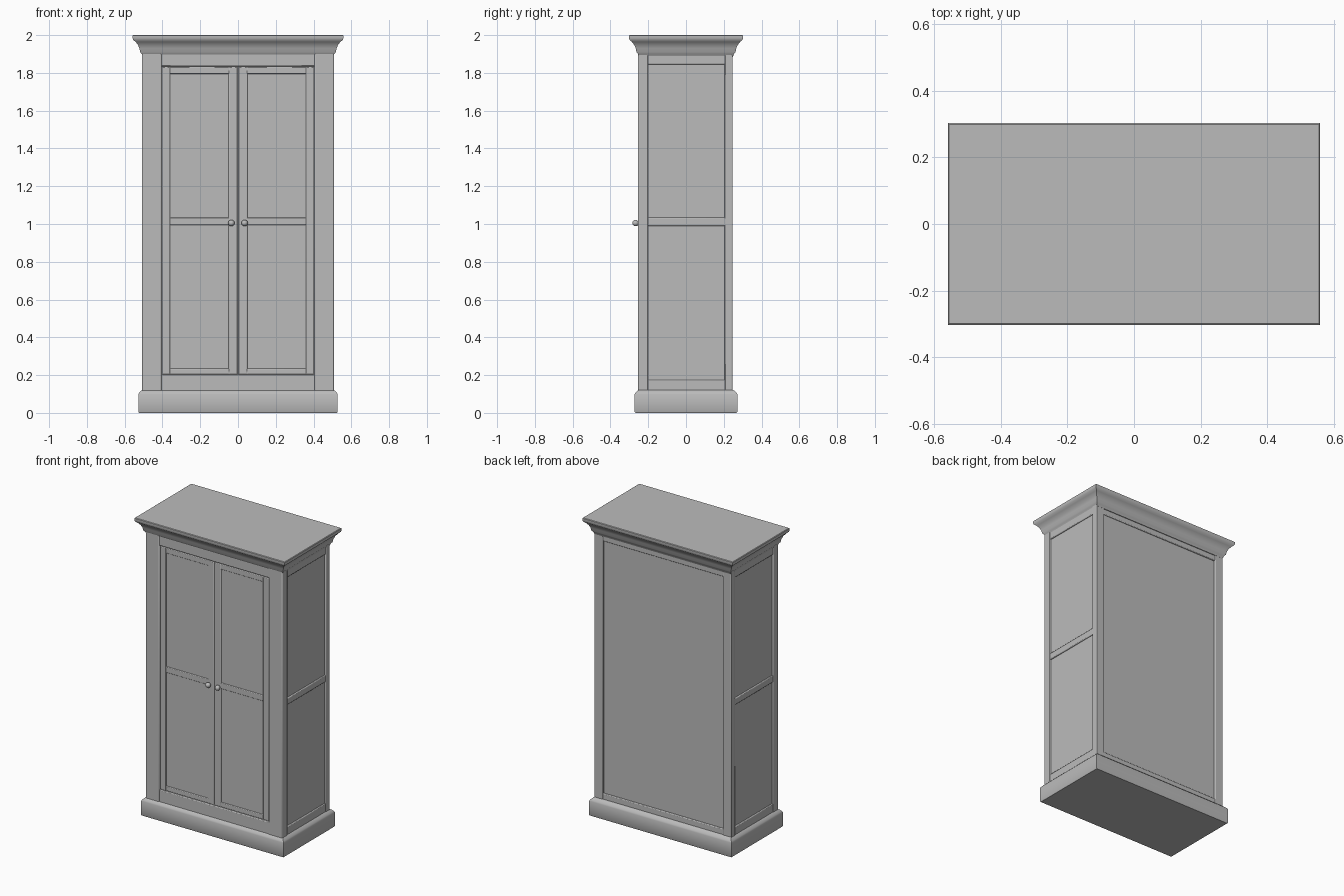
import bpy, bmesh
from mathutils import Matrix

cube = bpy.data.objects.get("Cube")
if cube:
    bpy.data.objects.remove(cube, do_unlink=True)

GREY = (0.5, 0.5, 0.5, 1)
mat = bpy.data.materials.new("plain grey")
mat.use_nodes = True
mat.diffuse_color = GREY
bsdf = mat.node_tree.nodes["Principled BSDF"]
bsdf.inputs["Base Color"].default_value = GREY
bsdf.inputs["Roughness"].default_value = 0.8


def finish(name, bm, bevel=0.0, angle=0.6):
    bmesh.ops.recalc_face_normals(bm, faces=bm.faces)
    me = bpy.data.meshes.new(name)
    bm.to_mesh(me)
    bm.free()
    me.materials.append(mat)
    ob = bpy.data.objects.new(name, me)
    bpy.context.collection.objects.link(ob)
    if bevel:
        mod = ob.modifiers.new("soft edges", "BEVEL")
        mod.width, mod.segments = bevel, 2
    bpy.ops.object.select_all(action="DESELECT")
    ob.select_set(True)
    bpy.context.view_layer.objects.active = ob
    bpy.ops.object.shade_smooth_by_angle(angle=angle)
    return ob


def box(name, x, y, z, bevel=0.005):
    bm = bmesh.new()
    bmesh.ops.create_cube(bm, size=1)
    for v in bm.verts:
        for i, (lo, hi) in enumerate((x, y, z)):
            v.co[i] = lo if v.co[i] < 0 else hi
    return finish(name, bm, bevel)


def moulding(name, profile):
    """Stack of rectangular rings; each profile point is (outset, height)."""
    bm = bmesh.new()
    rings = []
    for out, z in profile:
        hx, hy = 0.508 + out, 0.252 + out
        rings.append([bm.verts.new((sx * hx, sy * hy, z))
                      for sx, sy in ((-1, -1), (1, -1), (1, 1), (-1, 1))])
    for a, b in zip(rings, rings[1:]):
        for i in range(4):
            j = (i + 1) % 4
            bm.faces.new((a[i], a[j], b[j], b[i]))
    bm.faces.new(rings[0])
    bm.faces.new(rings[-1])
    return finish(name, bm)


# Recessed inner carcass, plinth and cornice
box("carcass", (-0.498, 0.498), (-0.245, 0.235), (0.05, 1.95), 0)
moulding("plinth", [(0.016, 0), (0.02, 0.006), (0.02, 0.098), (0.016, 0.106),
                    (0.004, 0.118), (-0.004, 0.122)])
moulding("cornice", [(-0.004, 1.885), (0.002, 1.9), (0.01, 1.91), (0.014, 1.93),
                     (0.022, 1.948), (0.034, 1.964), (0.046, 1.974),
                     (0.05, 1.984), (0.05, 1.997), (0.046, 2.0)])

# Horizontal rails of the front and back
box("front_top_rail", (-0.42, 0.42), (-0.253, -0.2), (1.835, 1.92))
box("front_bottom_rail", (-0.42, 0.42), (-0.253, -0.2), (0.08, 0.2))
box("back_top_rail", (-0.46, 0.46), (0.2, 0.243), (1.85, 1.92))
box("back_bottom_rail", (-0.46, 0.46), (0.2, 0.243), (0.08, 0.16))

for side, s in (("left", 1), ("right", -1)):
    def span(a, b):
        return tuple(sorted((s * a, s * b)))

    # Corner posts
    box(side + "_front_post", span(0.405, 0.508), (-0.255, -0.2), (0.08, 1.92))
    box(side + "_back_post", span(0.445, 0.508), (0.205, 0.247), (0.08, 1.92))

    # Side rails framing two sunken panels
    for part, lo, hi in (("bottom", 0.08, 0.175), ("middle", 0.99, 1.035),
                         ("top", 1.845, 1.92)):
        box(f"{side}_side_{part}_rail", span(0.46, 0.506), (-0.21, 0.215), (lo, hi))

    # Door frame, with a sunken panel above and below the middle rail
    for part, a, b in (("inner", 0.002, 0.05), ("outer", 0.36, 0.402)):
        box(f"{side}_door_{part}_stile", span(a, b), (-0.25, -0.21), (0.203, 1.832), 0.004)
    for part, lo, hi in (("bottom", 0.203, 0.235), ("middle", 0.995, 1.035),
                         ("top", 1.795, 1.832)):
        box(f"{side}_door_{part}_rail", span(0.045, 0.365), (-0.249, -0.21), (lo, hi), 0.004)

    # Small round door knob on a short stem
    bm = bmesh.new()
    bmesh.ops.create_uvsphere(bm, u_segments=16, v_segments=10, radius=0.017,
                              matrix=Matrix.Translation((s * 0.035, -0.267, 1.005)))
    bmesh.ops.create_cone(bm, cap_ends=True, segments=12, radius1=0.008, radius2=0.008,
                          depth=0.03, matrix=Matrix.Translation((s * 0.035, -0.25, 1.005))
                          @ Matrix.Rotation(1.5708, 4, "X"))
    finish(side + "_knob", bm)
